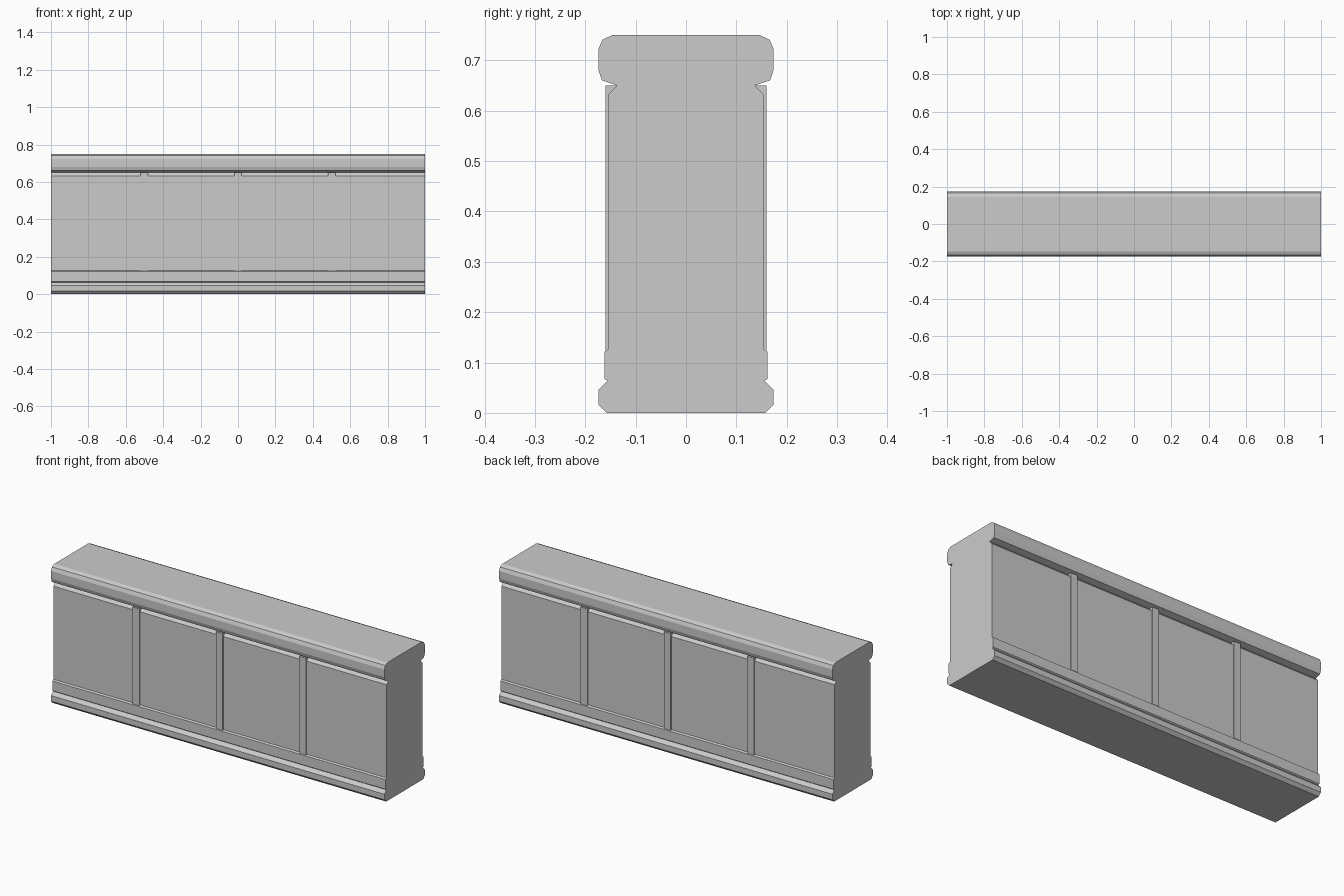
import bpy, bmesh

if "Cube" in bpy.data.objects:
    bpy.data.objects.remove(bpy.data.objects["Cube"])

stone = bpy.data.materials.new("grey stone")
stone.diffuse_color = (0.6, 0.6, 0.6, 1)
stone.use_nodes = True
stone.node_tree.nodes["Principled BSDF"].inputs["Base Color"].default_value = stone.diffuse_color


def extrude_x(name, outline, x0, x1):
    """Extrude a closed (y, z) outline along x."""
    bm = bmesh.new()
    face = bm.faces.new([bm.verts.new((x0, y, z)) for y, z in outline])
    geom = bmesh.ops.extrude_face_region(bm, geom=[face])["geom"]
    bmesh.ops.translate(bm, vec=(x1 - x0, 0, 0),
                        verts=[g for g in geom if isinstance(g, bmesh.types.BMVert)])
    bmesh.ops.recalc_face_normals(bm, faces=bm.faces)
    mesh = bpy.data.meshes.new(name)
    bm.to_mesh(mesh)
    bm.free()
    mesh.materials.append(stone)
    obj = bpy.data.objects.new(name, mesh)
    bpy.context.collection.objects.link(obj)
    return obj


# Wall body: stepped plinth, recessed panels, chamfered groove and coping
half = [(0.158, 0), (0.174, 0.016), (0.174, 0.046), (0.156, 0.063),
        (0.162, 0.068), (0.162, 0.121), (0.154, 0.127), (0.154, 0.632),
        (0.137, 0.650), (0.167, 0.660), (0.174, 0.681), (0.174, 0.722),
        (0.166, 0.741), (0.146, 0.750)]
extrude_x("wall_body", half + [(-y, z) for y, z in reversed(half)], -1, 1)

# Raised vertical ribs between the panels, on both faces
rib = [(0.13, 0.124), (0.16, 0.124), (0.16, 0.65), (0.13, 0.65)]
for side, label in ((-1, "front"), (1, "back")):
    for i, x in enumerate((-0.5, 0, 0.5)):
        extrude_x(f"{label}_rib_{i + 1}", [(side * y, z) for y, z in rib],
                  x - 0.02, x + 0.02)
